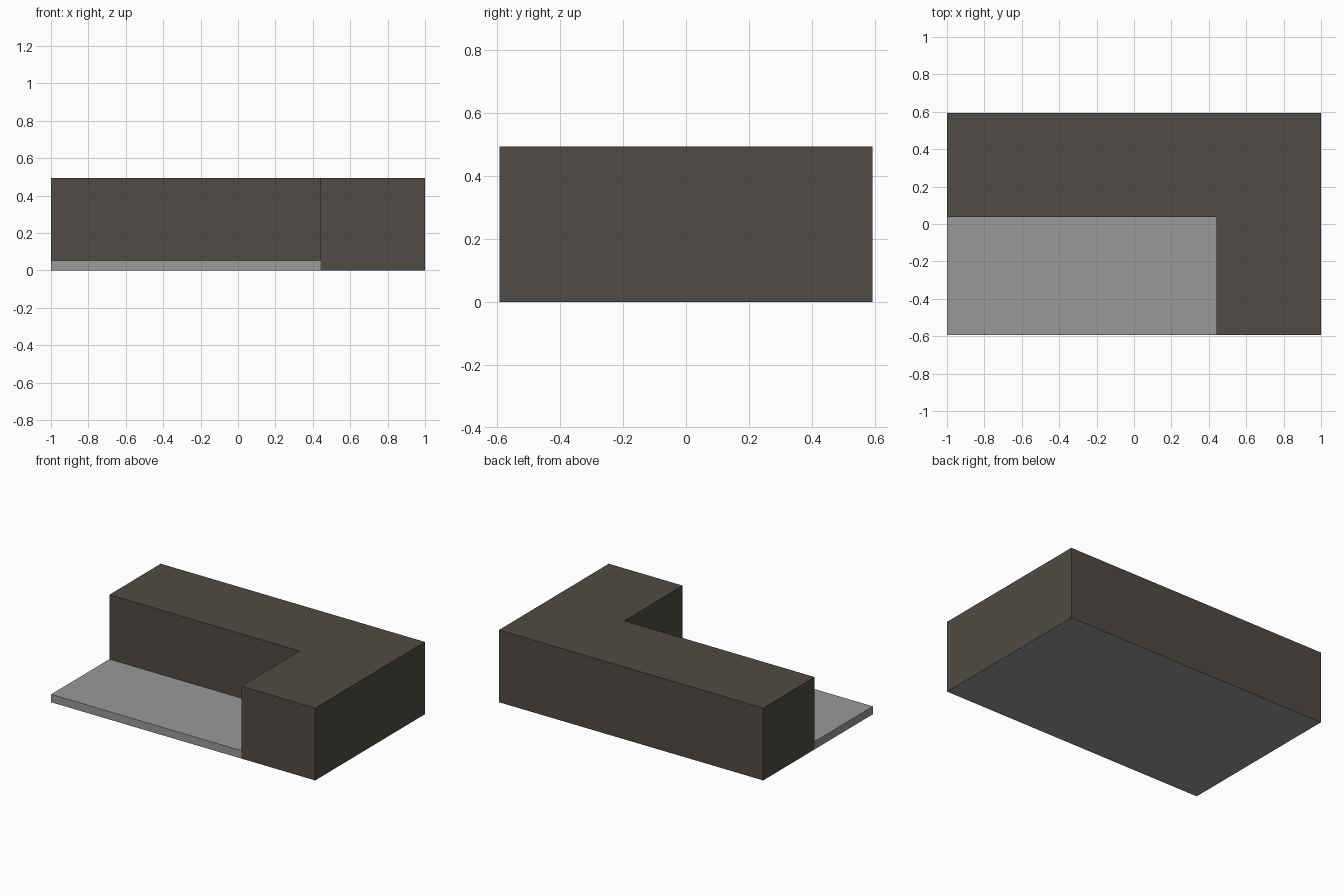
import bpy, bmesh

if "Cube" in bpy.data.objects:
    bpy.data.objects.remove(bpy.data.objects["Cube"])

# overall sizes
X, Y, H = 1.0, 0.593, 0.495
IX, IY, BASE_H = 0.44, 0.037, 0.054


def material(name, rgb):
    m = bpy.data.materials.new(name)
    m.diffuse_color = (*rgb, 1.0)
    m.use_nodes = True
    m.node_tree.nodes["Principled BSDF"].inputs["Base Color"].default_value = m.diffuse_color
    return m


charcoal = material("charcoal", (0.08, 0.071, 0.058))
grey = material("mid grey", (0.32, 0.32, 0.32))


def extrude_outline(name, points, height, mats):
    """Extrude a flat outline upwards from z = 0; the underside takes the last material."""
    bm = bmesh.new()
    face = bm.faces.new([bm.verts.new((x, y, 0)) for x, y in points])
    ext = bmesh.ops.extrude_face_region(bm, geom=[face], use_keep_orig=True)
    top = [v for v in ext["geom"] if isinstance(v, bmesh.types.BMVert)]
    bmesh.ops.translate(bm, verts=top, vec=(0, 0, height))
    bmesh.ops.recalc_face_normals(bm, faces=bm.faces[:])
    for f in bm.faces:
        f.material_index = len(mats) - 1 if f.normal.z < -0.5 else 0
    me = bpy.data.meshes.new(name)
    bm.to_mesh(me)
    bm.free()
    for m in mats:
        me.materials.append(m)
    ob = bpy.data.objects.new(name, me)
    bpy.context.collection.objects.link(ob)
    return ob


# tall L-shaped block along the back and right, with grey underside
extrude_outline("corner_block",
                [(-X, Y), (-X, IY), (IX, IY), (IX, -Y), (X, -Y), (X, Y)],
                H, [charcoal, grey])

# thin slab filling the open corner
extrude_outline("base_slab",
                [(-X, -Y), (IX, -Y), (IX, IY), (-X, IY)],
                BASE_H, [grey])
